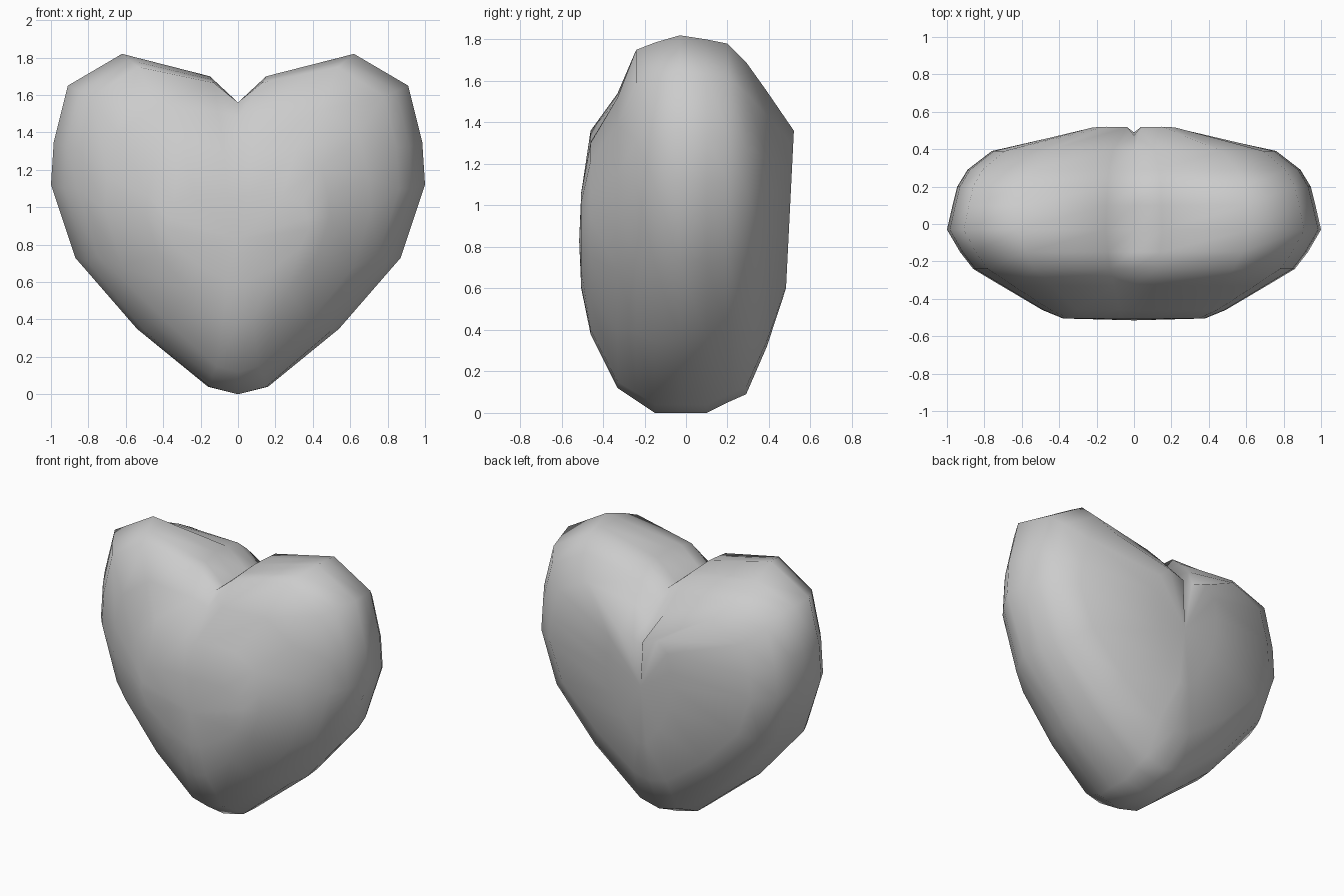
import bpy, bmesh

# Half heart outline (x, z), notch to tip
half = [(0, 1.56), (0.15, 1.69), (0.62, 1.82), (0.91, 1.65), (0.985, 1.35),
        (1.0, 1.12), (0.87, 0.73), (0.54, 0.35), (0.16, 0.04), (0, 0)]

# Slices front to back:
# y, half width, tip z, lobe z, notch z, left lobe offset, lean of slice
slices = [(-0.505, 0.38, 0.60, 1.06, 1.05, 0.0, 0.0),
          (-0.46, 0.49, 0.38, 1.30, 1.29, 0.06, 0.0),
          (-0.33, 0.71, 0.12, 1.52, 1.48, 0.02, 0.0),
          (-0.24, 0.86, 0.06, 1.75, 1.56, 0.0, 0.0),
          (-0.15, 0.93, 0.00, 1.785, 1.56, 0.0, 0.0),
          (-0.03, 1.00, 0.00, 1.82, 1.56, 0.0, 0.0),
          (0.10, 0.97, 0.00, 1.80, 1.56, -0.065, 0.0),
          (0.20, 0.945, 0.05, 1.78, 1.56, -0.09, 0.0),
          (0.29, 0.89, 0.09, 1.69, 1.50, -0.05, 0.0),
          (0.39, 0.76, 0.32, 1.55, 1.42, 0.0, 0.0),
          (0.52, 0.24, 0.60, 1.36, 1.27, 0.0, 0.05)]


def outline(y, width, low, high, notch, skew, lean):
    right, left = [], []
    for i, (x, z) in enumerate(half):
        z = low + (high - low) * z / 1.82
        yy = y + lean * (z - high)
        if i == 0:
            z = notch
            yy -= lean * 0.8          # crease sinks into the back
        elif i == 1:
            z = (notch + high) / 2 + 0.01
        right.append((x * width, yy, z))
        left.append((-x * width, yy, z + (skew if i == 2 else 0)))
    return right + left[-2:0:-1]


# Loft the slices into the heart body
bm = bmesh.new()
rings = [[bm.verts.new(p) for p in outline(*s)] for s in slices]
n = len(rings[0])
for a, b in zip(rings, rings[1:]):
    for i in range(n):
        j = (i + 1) % n
        bm.faces.new((a[i], a[j], b[j], b[i]))

# Close front and back with shallow fans
for ring, y, z in ((rings[0], -0.515, 0.83), (rings[-1], 0.49, 1.0)):
    c = bm.verts.new((0, y, z))
    for i in range(n):
        bm.faces.new((ring[i], ring[(i + 1) % n], c))

bmesh.ops.recalc_face_normals(bm, faces=bm.faces)
for f in bm.faces:
    f.smooth = True
mesh = bpy.data.meshes.new("heart")
bm.to_mesh(mesh)
bm.free()
bpy.context.collection.objects.link(bpy.data.objects.new("heart", mesh))
